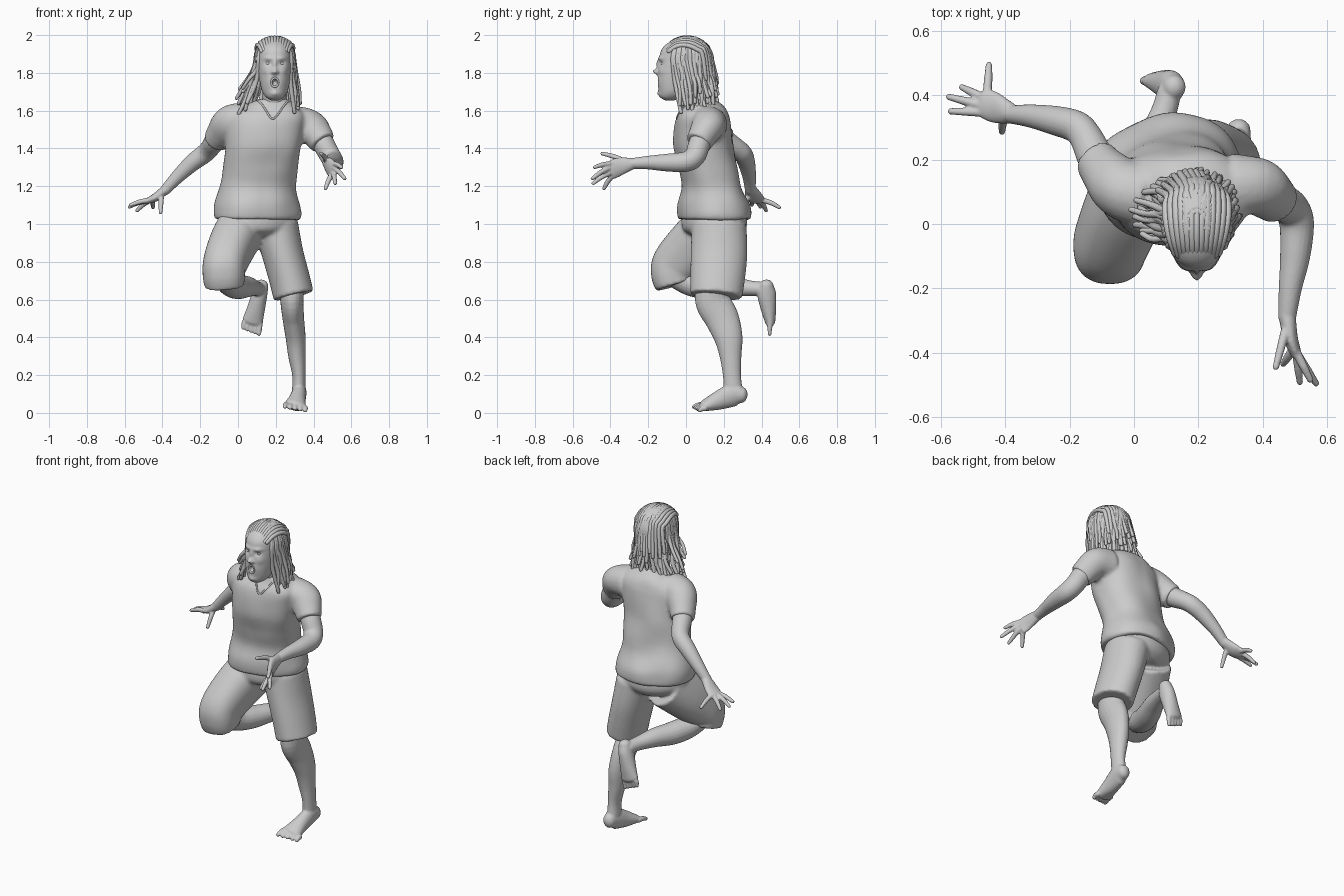
import bpy, bmesh, math, random
from mathutils import Vector

random.seed(4)


def spline(pts, sub):
    """Catmull-Rom through points of any dimension."""
    out, n = [], len(pts)
    for i in range(n - 1):
        p0, p1, p2, p3 = pts[max(i - 1, 0)], pts[i], pts[i + 1], pts[min(i + 2, n - 1)]
        for k in range(sub):
            t = k / sub
            out.append([0.5 * (2 * b + (c - a) * t + (2 * a - 5 * b + 4 * c - d) * t * t
                               + (3 * b - a - 3 * c + d) * t ** 3)
                        for a, b, c, d in zip(p0, p1, p2, p3)])
    return out + [list(pts[-1])]


def add_tube(bm, pts, side=(1, 0, 0), flat=False, cap=True, seg=20, sub=6, power=2.0):
    """Loft of (x, y, z, a[, b[, yaw]]) sections; flat keeps rings horizontal."""
    full = []
    for p in pts:
        p = list(p) + ([p[3]] if len(p) == 4 else [])
        full.append(p + [0] * (6 - len(p)))
    path = spline(full, sub)
    rings = []
    for i, p in enumerate(path):
        q0, q1 = path[max(i - 1, 0)], path[min(i + 1, len(path) - 1)]
        t = Vector((0, 0, 1)) if flat else (Vector(q1[:3]) - Vector(q0[:3])).normalized()
        u = Vector((math.cos(p[5]), math.sin(p[5]), 0)) if flat else Vector(side)
        u = (u - t * t.dot(u)).normalized()
        rings.append((Vector(p[:3]), t, u, t.cross(u), p[3], p[4]))
    if cap:
        ends = []
        for r, sgn in ((rings[0], -1), (rings[-1], 1)):
            h = min(r[4], r[5]) * 0.85
            ends.append([(r[0] + r[1] * sgn * h * math.sin(g), r[1], r[2], r[3],
                          r[4] * math.cos(g), r[5] * math.cos(g)) for g in (0.4, 0.8, 1.2, 1.45)])
        rings = ends[0][::-1] + rings + ends[1]
    e = 2 / power
    f = lambda c: math.copysign(abs(c) ** e, c)
    loops = []
    for c, t, u, v, a, b in rings:
        loops.append([bm.verts.new(c + u * a * f(math.cos(g)) + v * b * f(math.sin(g)))
                      for g in (2 * math.pi * k / seg for k in range(seg))])
    for l0, l1 in zip(loops, loops[1:]):
        for k in range(seg):
            j = (k + 1) % seg
            bm.faces.new((l0[k], l0[j], l1[j], l1[k]))
    bm.faces.new(loops[0][::-1])
    bm.faces.new(loops[-1])


def make(name, tubes, voxel=0, smooth=0):
    """One object from (points, options) tubes, optionally fused by remeshing."""
    bm = bmesh.new()
    for pts, opt in tubes:
        add_tube(bm, pts, **opt)
    bmesh.ops.recalc_face_normals(bm, faces=bm.faces)
    me = bpy.data.meshes.new(name)
    bm.to_mesh(me)
    bm.free()
    for p in me.polygons:
        p.use_smooth = True
    ob = bpy.data.objects.new(name, me)
    bpy.context.collection.objects.link(ob)
    if voxel:
        m = ob.modifiers.new("fuse", 'REMESH')
        m.mode, m.voxel_size, m.use_smooth_shade = 'VOXEL', voxel, True
    if smooth:
        m = ob.modifiers.new("soften", 'SMOOTH')
        m.iterations, m.factor = smooth, 0.5
    return ob


def digits(pairs, side, r=0.0145):
    """Fingers or toes as tapered tubes from root to tip."""
    out = []
    for a, b in pairs:
        mid = [(p + q) / 2 for p, q in zip(a, b)]
        mid[2] += 0.005
        out.append(([(*a, r), (*mid, r * 0.92), (*b, r * 0.7)], dict(side=side, seg=10, sub=3)))
    return out


# Shirt: torso and two sleeves
torso = [(.10, .15, 1.025, .226, .182, .3), (.10, .15, 1.055, .23, .187, .3), (.10, .147, 1.11, .222, .182, .28),
         (.105, .135, 1.2, .203, .152, .2), (.122, .115, 1.3, .195, .152, .1), (.133, .095, 1.4, .2, .158),
         (.14, .088, 1.5, .21, .153), (.155, .09, 1.57, .205, .138), (.172, .095, 1.62, .15, .108),
         (.187, .075, 1.66, .08, .075)]
sleeve_r = [(.04, .09, 1.545, .1), (-.03, .11, 1.53, .097), (-.085, .16, 1.48, .083), (-.118, .205, 1.44, .07)]
sleeve_l = [(.31, .12, 1.53, .1), (.375, .12, 1.52, .092), (.42, .09, 1.47, .08), (.45, .065, 1.43, .07)]
shirt = make("shirt", [(torso, dict(flat=True, cap=False, seg=48, power=2.3)),
                       (sleeve_r, dict(cap=False, side=(0, 1, 0))),
                       (sleeve_l, dict(cap=False, side=(0, 1, 0)))], 0.01, 4)
tex = bpy.data.textures.new("folds", 'CLOUDS')
tex.noise_scale, tex.noise_depth = 0.16, 0
m = shirt.modifiers.new("folds", 'DISPLACE')
m.texture, m.strength, m.mid_level = tex, 0.018, 0.5

# Collar following the shirt surface
dg = bpy.context.evaluated_depsgraph_get()
skin = shirt.evaluated_get(dg)
neckline = spline([(.10, .03, 1.66), (.14, -.03, 1.62), (.187, -.08, 1.565), (.235, -.03, 1.62), (.275, .03, 1.66)], 4)
collar = [(*skin.closest_point_on_mesh(Vector(p))[1], .005) for p in neckline]
make("collar", [(collar, dict(side=(0, 1, 0.2), seg=8, sub=2))])

# Shorts: pelvis, standing leg, lifted leg
pelvis = [(.1, .16, .93, .1, .11, .3), (.1, .15, .96, .18, .155, .3), (.1, .15, 1.0, .21, .17, .3),
          (.1, .15, 1.07, .205, .165, .3)]
stand = [(.2, .175, .99, .12, .145), (.235, .175, .85, .11, .15), (.27, .168, .72, .108, .145),
         (.295, .16, .62, .108, .138)]
lifted = [(.025, .15, .99, .125, .15), (-.03, .045, .89, .122, .145), (-.07, -.05, .79, .115, .13),
          (-.075, -.07, .73, .112, .115), (-.072, -.058, .675, .106, .103)]
make("shorts", [(pelvis, dict(flat=True, cap=False, seg=40)), (stand, dict(cap=False, seg=32)),
                (lifted, dict(cap=False, seg=32, power=2.4))], 0.01, 4)

# Arms with hands
S = (0, 1, 0)
arm = [(-.08, .15, 1.5, .055), (-.118, .205, 1.445, .057), (-.15, .27, 1.4, .051), (-.18, .302, 1.37, .05),
       (-.24, .32, 1.325, .046), (-.32, .335, 1.25, .036), (-.385, .34, 1.18, .028)]
palm = [(-.375, .34, 1.19, .03, .026), (-.43, .36, 1.145, .047, .023), (-.472, .38, 1.125, .045, .017)]
fingers = [((-.405, .335, 1.15), (-.41, .285, 1.06)), ((-.47, .347, 1.125), (-.57, .35, 1.1)),
           ((-.48, .37, 1.125), (-.576, .395, 1.09)), ((-.475, .395, 1.12), (-.535, .425, 1.07)),
           ((-.455, .41, 1.125), (-.45, .495, 1.087))]
make("right_arm", [(arm, dict(side=S)), (palm, dict(side=S))] + digits(fingers, (.3, .2, 1)), 0.005, 2)

S = (0, 0, 1)
arm = [(.42, .1, 1.48, .058), (.455, .07, 1.42, .058), (.488, .048, 1.36, .056), (.505, 0, 1.33, .054),
       (.5, -.1, 1.325, .047), (.485, -.2, 1.325, .036), (.475, -.29, 1.32, .028)]
palm = [(.475, -.28, 1.32, .03, .027), (.485, -.35, 1.305, .048, .023), (.5, -.395, 1.285, .05, .018)]
fingers = [((.47, -.33, 1.335), (.44, -.445, 1.373)), ((.505, -.4, 1.318), (.548, -.485, 1.3)),
           ((.51, -.41, 1.295), (.566, -.496, 1.24)), ((.505, -.405, 1.27), (.515, -.492, 1.215)),
           ((.49, -.395, 1.25), (.463, -.435, 1.187))]
make("left_arm", [(arm, dict(side=(.2, .3, 1))), (palm, dict(side=S))] + digits(fingers, (1, 0, .3)), 0.005, 2)

# Standing leg with foot, heel lifted and foot rolled outwards
leg = [(.285, .15, .72, .07, .08), (.285, .14, .6, .062, .093), (.293, .19, .5, .057, .09),
       (.305, .224, .4, .053, .076), (.312, .236, .3, .046, .058), (.322, .243, .2, .035, .048),
       (.322, .25, .12, .036, .05)]
foot = [(.325, .295, .095, .036, .043), (.322, .25, .095, .04, .062), (.312, .17, .065, .046, .05),
        (.303, .1, .04, .058, .03)]
toes = [((.256 + .025 * i, .1, .044 - .005 * i), (.248 + .027 * i, .04 + .008 * i, .032 - .005 * i))
        for i in range(5)]
make("standing_leg", [(leg, {}), (foot, dict(side=(1, 0, -.2)))] + digits(toes, (1, 0, 0), .016), 0.006, 2)

# Lifted leg with foot
leg = [(-.07, -.05, .74, .08), (-.04, .03, .685, .068), (0, .13, .668, .066), (.05, .24, .668, .055),
       (.09, .34, .66, .041), (.11, .41, .655, .038)]
foot = [(.125, .425, .675, .036, .038), (.115, .427, .63, .041, .05), (.095, .437, .55, .048, .041),
        (.077, .445, .485, .055, .028)]
toes = [((.118 - .021 * i, .445, .48), (.112 - .021 * i, .443, .416 + .008 * i)) for i in range(5)]
make("lifted_leg", [(leg, dict(side=(0, 0, 1))), (foot, {})] + digits(toes, (1, 0, 0), .015), 0.006, 2)

# Neck
make("neck", [([(.187, .08, 1.56, .075), (.19, .05, 1.66, .062), (.195, .02, 1.76, .065)], {})])

# Head, with the face pushed in and out by soft bumps (dx, z, width, height, depth)
CX = .195
skull = [(CX, -.085, 1.655, .02, .025), (CX, -.078, 1.67, .045, .056), (CX, -.06, 1.70, .066, .082),
         (CX, -.042, 1.75, .079, .106), (CX, -.02, 1.80, .088, .128), (CX, -.008, 1.86, .092, .135),
         (CX, -.005, 1.92, .088, .126), (CX, -.002, 1.96, .06, .09), (CX, 0, 1.98, .02, .03)]
head = make("head", [(skull, dict(flat=True, cap=False, seg=96, sub=9, power=2.25))])
bumps = [(.035, 1.877, .024, .009, -.010), (.035, 1.85, .017, .011, .010), (0, 1.85, .009, .025, -.012),
         (0, 1.808, .013, .014, -.027), (.014, 1.802, .007, .007, -.012), (.05, 1.81, .02, .02, -.006),
         (0, 1.75, .014, .018, .05), (0, 1.69, .025, .015, -.01), (0, 1.75, .04, .035, -.006)]
for v in head.data.vertices:
    if v.co.y < -.06:
        for dx, z, w, h, d in bumps:
            for sx in {dx, -dx}:
                v.co.y += d * math.exp(-((v.co.x - CX - sx) / w) ** 2 - ((v.co.z - z) / h) ** 2)

# Lips and eyes
bpy.ops.mesh.primitive_torus_add(major_radius=.021, minor_radius=.006, major_segments=32, minor_segments=10,
                                 location=(CX, -.143, 1.75), rotation=(math.pi / 2, 0, 0))
bpy.context.object.name = "lips"
bpy.context.object.scale = (.9, 1.1, 1)
bpy.ops.object.shade_smooth()
for s, label in ((-1, "right_eye"), (1, "left_eye")):
    bpy.ops.mesh.primitive_uv_sphere_add(segments=16, ring_count=10, radius=.013,
                                         location=(CX + s * .035, -.119, 1.85))
    bpy.context.object.name = label
    bpy.ops.object.shade_smooth()


# Hair: hanging locks around the head, swinging out to the -x side
def lock(az, th0, end, flare, r):
    s, c = math.sin(az), -math.cos(az)
    pts = []
    for k in range(5):
        th = th0 + (math.pi / 2 - th0) * k / 4
        pts.append((CX + .1 * s * math.sin(th), .005 + .13 * c * math.sin(th),
                    1.862 + .124 * math.cos(th), r))
    swing = random.uniform(.02, .085) * max(0, -s)
    for k in (1, 2, 3):
        f = 1 + flare * k / 3
        j = random.uniform(-.008, .008)
        pts.append((CX + .1 * s * f + j - swing * (k / 3) ** 1.5, .005 + .01 * k + .12 * c * (1 + flare * .2 * k / 3) + j,
                    1.86 + (end - 1.86) * k / 3, r * (1 - .1 * k)))
    return (pts, dict(side=(-c + .01, s, .13), seg=8, sub=4))


locks = []
for n, th0, flare, r, lo, hi in ((32, .35, .18, .0145, 1.585, 1.65), (26, .25, .28, .013, 1.61, 1.72)):
    for i in range(n):
        az = math.radians(58 + 244 * i / (n - 1) + random.uniform(-3, 3))
        locks.append(lock(az, th0, random.uniform(lo, hi), flare + random.uniform(-.05, .06), r))
# Locks combed back from the hairline over the crown
for i in range(13):
    u = -1 + i / 6
    pts = []
    for k in range(6):
        g = math.radians(-60 + 25 * k)
        w = (.078 + .006 * k) * u * (.72 + .28 * math.cos(g))
        h = math.sqrt(max(1 - (w / .125) ** 2, .1))
        pts.append((CX + w, .005 + .13 * math.sin(g) * h, 1.862 + .124 * math.cos(g) * h, .0125))
    drop = random.uniform(-.06, .04)
    pts.append((CX + .1 * u - .02, .165 - .06 * u * u, 1.74 + drop, .010))
    locks.append((pts, dict(side=(1, 0, 0), seg=8, sub=4)))
make("hair_locks", locks)
